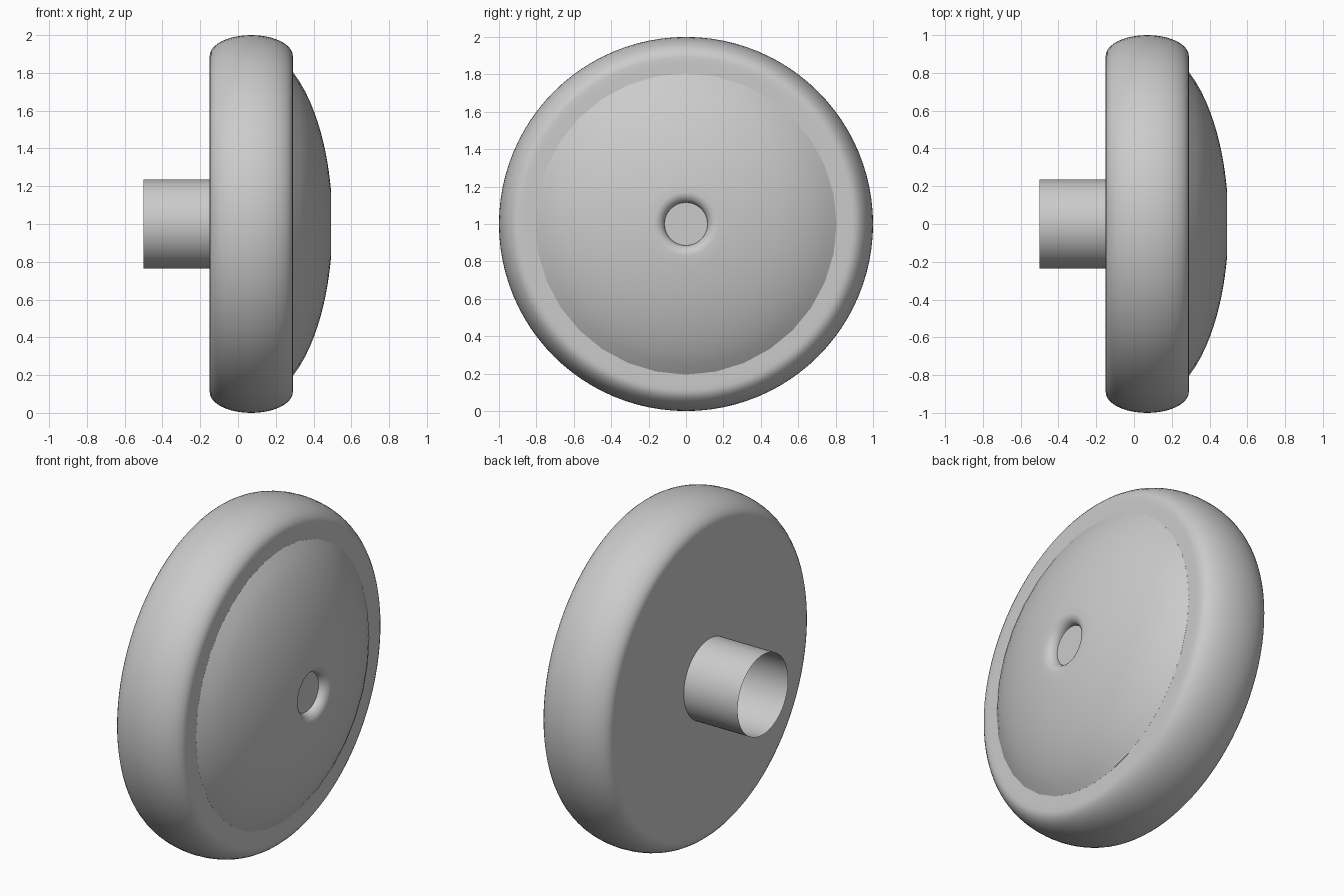
import bpy
import bmesh
from math import cos, sin, sqrt, pi, radians
from mathutils import Matrix

if "Cube" in bpy.data.objects:
    bpy.data.objects.remove(bpy.data.objects["Cube"], do_unlink=True)

grey = bpy.data.materials.new("plain_grey")
grey.use_nodes = True
colour = (0.6, 0.6, 0.6, 1)
grey.diffuse_color = colour
grey.node_tree.nodes["Principled BSDF"].inputs["Base Color"].default_value = colour


def lathe(name, profile, segments):
    """Turn (x, radius) points around the wheel axis."""
    bm = bmesh.new()
    rings = []
    for x, r in profile:
        if r == 0:
            rings.append([bm.verts.new((x, 0, 1))] * segments)
        else:
            angles = [2 * pi * i / segments for i in range(segments)]
            rings.append([bm.verts.new((x, r * sin(a), 1 + r * cos(a))) for a in angles])
    for a, b in zip(rings, rings[1:]):
        for i in range(segments):
            j = (i + 1) % segments
            corners = list(dict.fromkeys((a[i], a[j], b[j], b[i])))
            bm.faces.new(corners)
    bmesh.ops.recalc_face_normals(bm, faces=bm.faces)
    mesh = bpy.data.meshes.new(name)
    bm.to_mesh(mesh)
    bm.free()
    mesh.materials.append(grey)
    obj = bpy.data.objects.new(name, mesh)
    bpy.context.collection.objects.link(obj)
    bpy.ops.object.select_all(action="DESELECT")
    obj.select_set(True)
    bpy.context.view_layer.objects.active = obj
    bpy.ops.object.shade_smooth_by_angle(angle=radians(40))
    return obj


# Tyre: flat sides and an elliptical tread
middle, half_width, shoulder = 0.07, 0.22, 0.89
tread = [(middle - half_width * cos(pi * i / 20),
          shoulder + (1 - shoulder) * sin(pi * i / 20)) for i in range(21)]
lathe("tyre", [(-0.15, 0), (-0.15, 0.86)] + tread + [(0.29, 0.86), (0.29, 0)], 96)

# Hub cap: shallow dome with a rounded lip around a sunken centre
dome = []
for i in range(13):
    r = 0.805 + (0.17 - 0.805) * i / 12
    dome.append((0.08 + 0.42 * sqrt(1 - (r / 0.93) ** 2), r))
top = dome[-1][0]
lip = [(top - 0.05 * (1 - cos(pi / 2 * i / 6)), 0.17 - 0.055 * sin(pi / 2 * i / 6))
       for i in range(1, 7)]
lathe("hub_cap", [(0.27, 0.805)] + dome + lip + [(lip[-1][0], 0)], 32)

# Axle: thin open sleeve on the inner side
lathe("axle_sleeve", [(-0.5, 0.235), (-0.15, 0.235)], 64)
